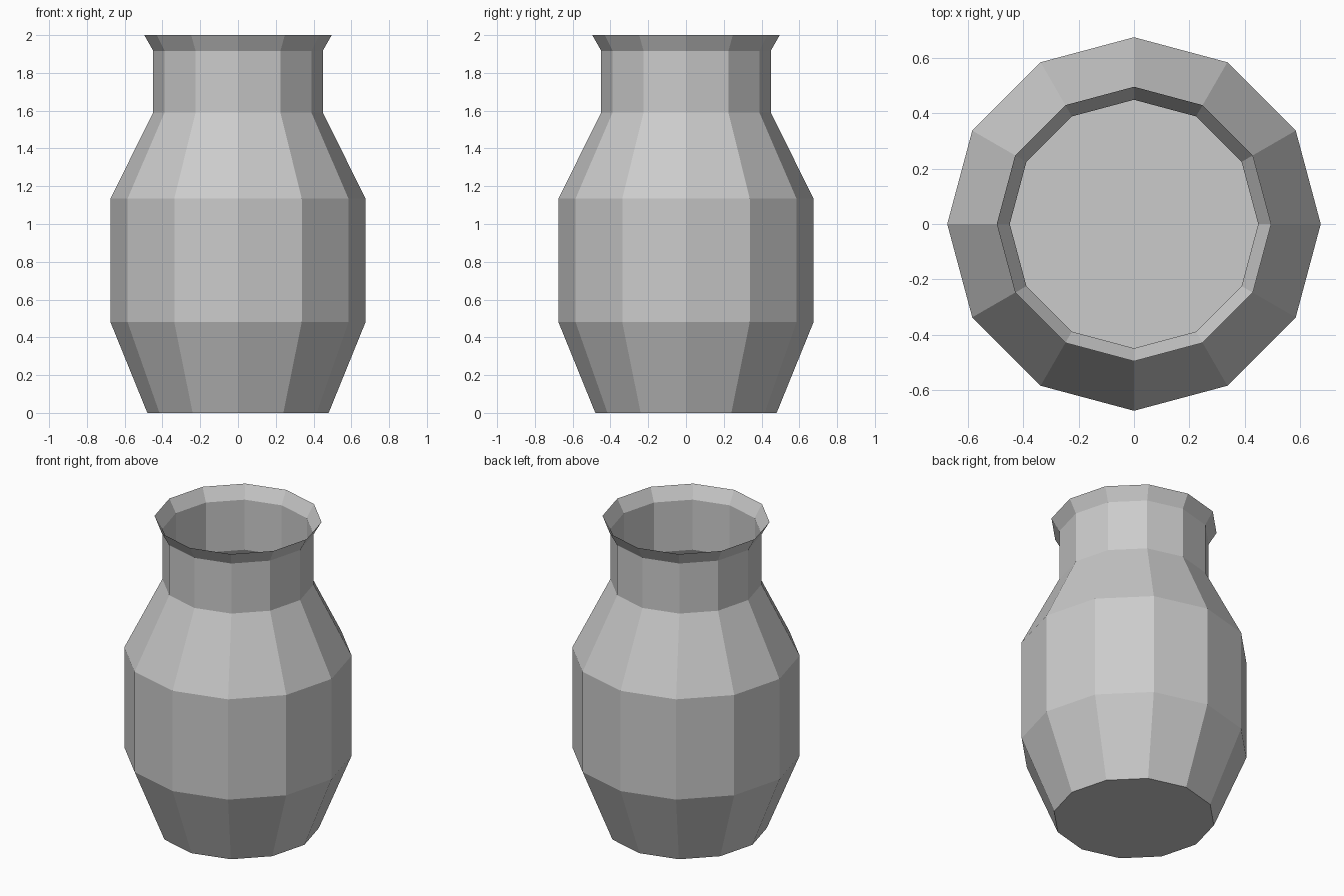
import bpy
import bmesh
from math import cos, sin, tau

if "Cube" in bpy.data.objects:
    bpy.data.objects.remove(bpy.data.objects["Cube"])

SIDES = 12
# Outline from foot to flared lip: (radius, height)
PROFILE = [(0.48, 0.0), (0.675, 0.48), (0.675, 1.135),
           (0.449, 1.59), (0.449, 1.917), (0.496, 2.0)]

bm = bmesh.new()
rings = [[bm.verts.new((r * cos(tau * i / SIDES), r * sin(tau * i / SIDES), z))
          for i in range(SIDES)] for r, z in PROFILE]

# Thin faceted wall, open at the mouth
for low, high in zip(rings, rings[1:]):
    for i in range(SIDES):
        j = (i + 1) % SIDES
        bm.faces.new((low[i], low[j], high[j], high[i]))

# Flat base
bm.faces.new(rings[0][::-1])

mesh = bpy.data.meshes.new("vase")
bm.to_mesh(mesh)
bm.free()
vase = bpy.data.objects.new("vase", mesh)
bpy.context.collection.objects.link(vase)
